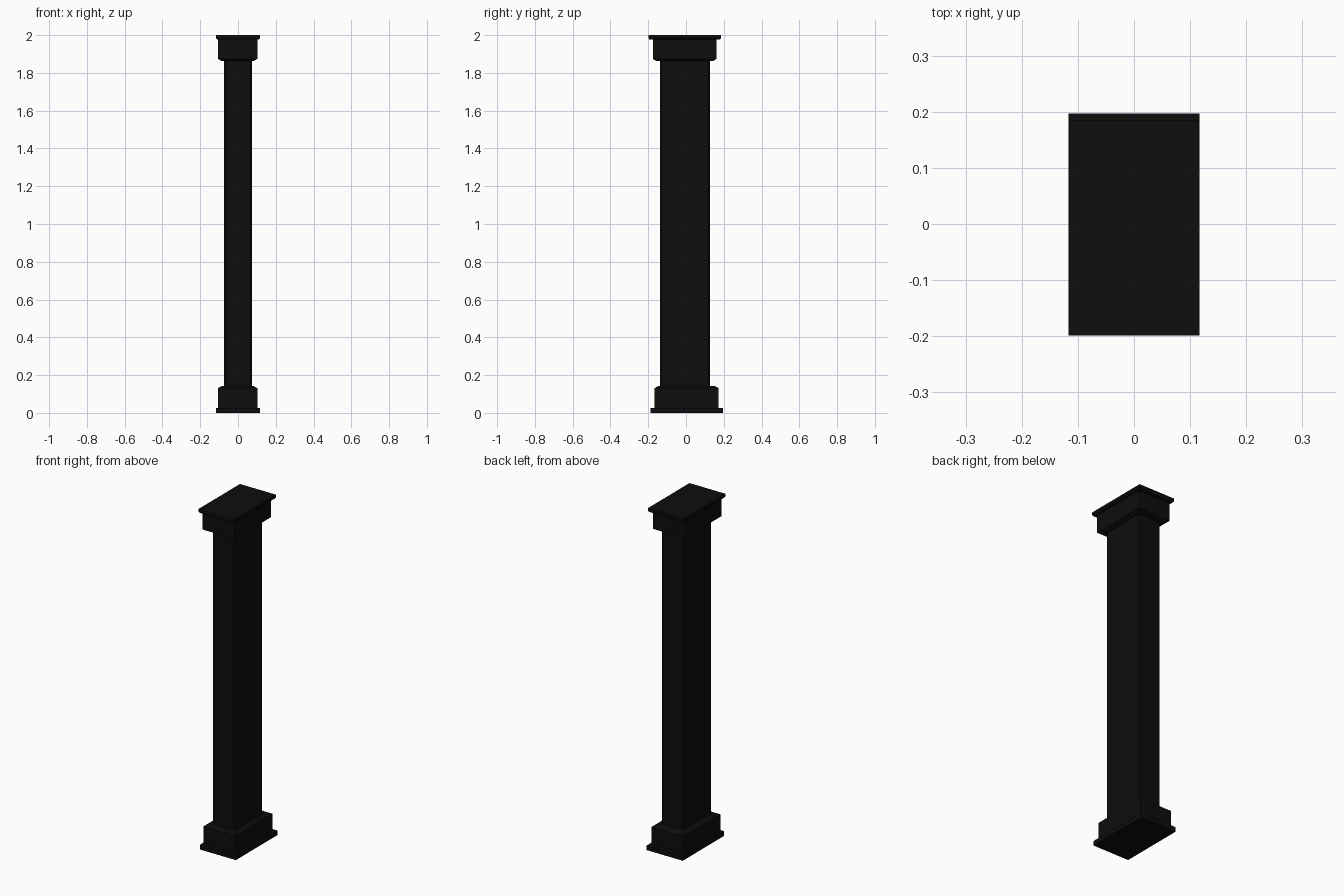
import bpy
import bmesh

if "Cube" in bpy.data.objects:
    bpy.data.objects.remove(bpy.data.objects["Cube"], do_unlink=True)

black = bpy.data.materials.new("black paint")
black.use_nodes = True
black.diffuse_color = (0.004, 0.004, 0.004, 1)
black.node_tree.nodes["Principled BSDF"].inputs["Base Color"].default_value = black.diffuse_color


def tapered_block(name, centre, levels, bevel=0):
    """Stack rectangles (z, half width, half depth) into a closed block."""
    bm = bmesh.new()
    rings = []
    for z, hx, hy in levels:
        corners = ((-hx, -hy), (hx, -hy), (hx, hy), (-hx, hy))
        rings.append([bm.verts.new((x, y, z)) for x, y in corners])
    bm.faces.new(rings[0][::-1])
    bm.faces.new(rings[-1])
    for low, high in zip(rings, rings[1:]):
        for i in range(4):
            j = (i + 1) % 4
            bm.faces.new((low[i], low[j], high[j], high[i]))
    if bevel:
        upright = [e for e in bm.edges if abs(e.verts[0].co.z - e.verts[1].co.z) > 0.1]
        bmesh.ops.bevel(bm, geom=upright, offset=bevel, segments=1, affect='EDGES')
    bmesh.ops.recalc_face_normals(bm, faces=bm.faces)
    mesh = bpy.data.meshes.new(name)
    bm.to_mesh(mesh)
    bm.free()
    mesh.materials.append(black)
    obj = bpy.data.objects.new(name, mesh)
    obj.location = (*centre, 0)
    bpy.context.collection.objects.link(obj)
    return obj


# Foot: wide plate and chamfered block
tapered_block("base_plate", (0, 0.005), [(0, 0.117, 0.192), (0.027, 0.117, 0.192)])
tapered_block("base_block", (-0.002, 0.003),
              [(0.027, 0.104, 0.169), (0.131, 0.104, 0.169), (0.142, 0.085, 0.15)])

# Shaft with narrow chamfered corners
tapered_block("shaft", (0, -0.005), [(0.14, 0.073, 0.132), (1.868, 0.073, 0.132)], bevel=0.008)

# Head: chamfered block and wide plate
tapered_block("cap_block", (-0.002, -0.007),
              [(1.863, 0.085, 0.15), (1.874, 0.104, 0.169), (1.977, 0.104, 0.169)])
tapered_block("cap_plate", (0, -0.007),
              [(1.977, 0.111, 0.187), (1.985, 0.117, 0.192), (2, 0.117, 0.192)])
